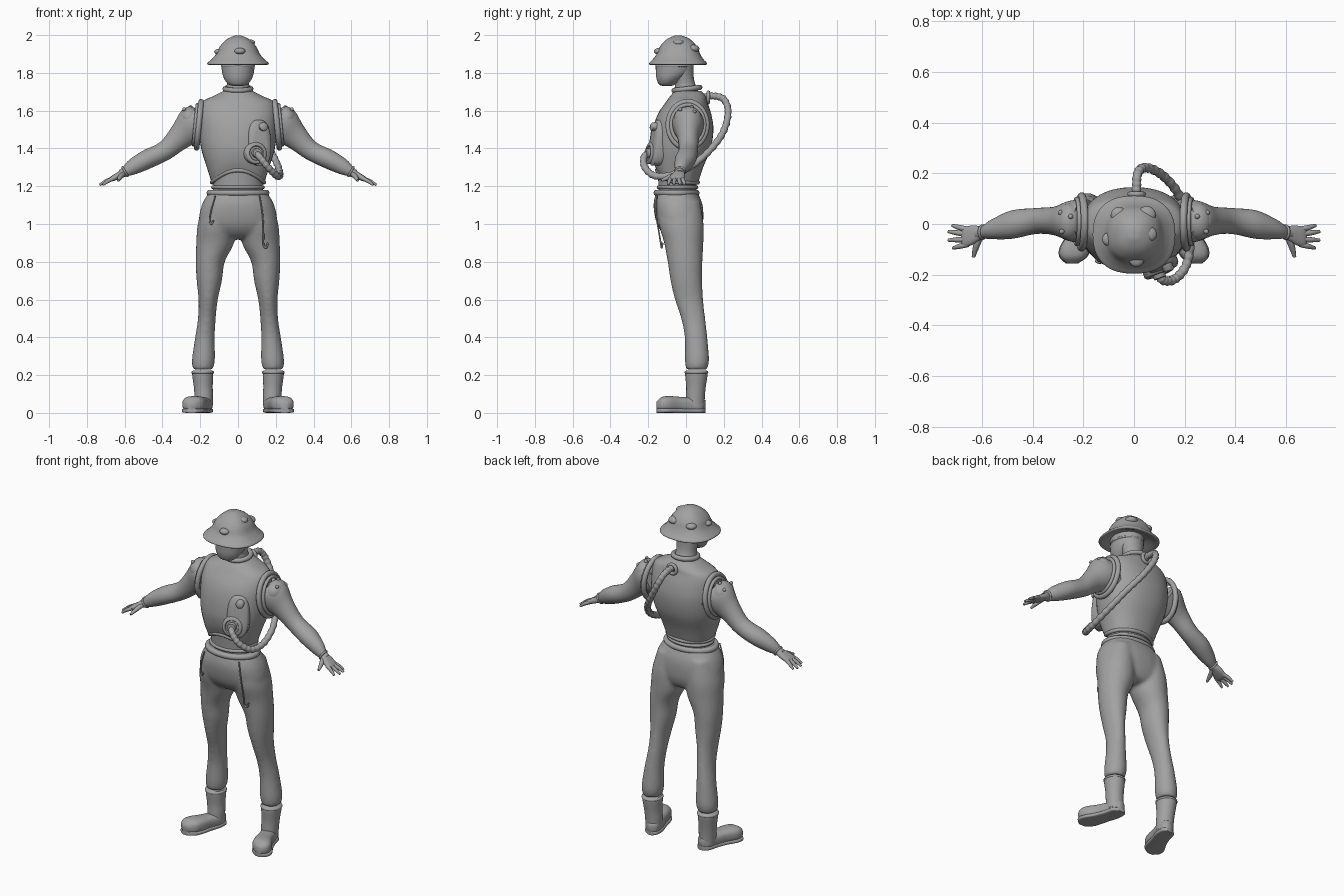
import bpy, bmesh, math
from mathutils import Vector

cube = bpy.data.objects.get("Cube")
if cube:
    bpy.data.objects.remove(cube, do_unlink=True)

grey = bpy.data.materials.new("plain grey")
grey.use_nodes = True
grey.diffuse_color = (0.36, 0.36, 0.36, 1)
grey.node_tree.nodes["Principled BSDF"].inputs["Base Color"].default_value = grey.diffuse_color

X, Y, Z = Vector((1, 0, 0)), Vector((0, 1, 0)), Vector((0, 0, 1))
meshes = []


def smooth_rows(rows, steps):
    """Catmull-Rom interpolation of rows of any length."""
    pts = [Vector(r) for r in rows]
    out = []
    for i in range(len(pts) - 1):
        a, b, c, d = pts[max(i - 1, 0)], pts[i], pts[i + 1], pts[min(i + 2, len(pts) - 1)]
        for s in range(steps):
            t = s / steps
            out.append(b + (c - a) * (t / 2) + (a * 2 - b * 5 + c * 4 - d) * (t * t / 2)
                       + (b * 3 - a - c * 3 + d) * (t ** 3 / 2))
    return out + [pts[-1]]


def add_loft(bm, rows, u, v, power, steps, sides=40):
    """Rows hold centre x, y, z and the two radii along u and v."""
    def arc(w):
        return math.copysign(abs(w) ** (2 / power), w)
    previous = first = None
    for row in smooth_rows(rows, steps):
        ring = []
        for k in range(sides):
            a = math.tau * k / sides
            co = Vector(row[:3]) + u * (row[3] * arc(math.cos(a))) + v * (row[4] * arc(math.sin(a)))
            ring.append(bm.verts.new(co))
        if previous:
            for k in range(sides):
                j = (k + 1) % sides
                bm.faces.new((previous[k], previous[j], ring[j], ring[k]))
        first = first or ring
        previous = ring
    bm.faces.new(first)
    bm.faces.new(previous)


def finish(name, bm, mirror=False):
    bmesh.ops.recalc_face_normals(bm, faces=bm.faces)
    mesh = bpy.data.meshes.new(name)
    bm.to_mesh(mesh)
    bm.free()
    obj = link(name, mesh, mirror)
    meshes.append(obj)
    return obj


def link(name, data, mirror):
    data.materials.append(grey)
    obj = bpy.data.objects.new(name, data)
    bpy.context.collection.objects.link(obj)
    if mirror:
        obj.modifiers.new("Mirror", 'MIRROR').use_clip = False
    return obj


def loft(name, rows, u=X, v=Y, power=2, steps=5, mirror=False, shape=None):
    bm = bmesh.new()
    add_loft(bm, rows, u, v, power, steps)
    if shape:
        for vert in bm.verts:
            shape(vert.co)
    return finish(name, bm, mirror)


def tube(name, rows, steps=6, closed=False, mirror=False, ribs=0):
    """Round tube; rows hold x, y, z and radius."""
    curve = bpy.data.curves.new(name, 'CURVE')
    curve.dimensions = '3D'
    curve.bevel_depth = 1
    curve.bevel_resolution = 3
    curve.use_fill_caps = True
    pts = smooth_rows(rows, steps) if steps > 1 else rows
    spline = curve.splines.new('POLY')
    spline.points.add(len(pts) - 1)
    for i, (point, row) in enumerate(zip(spline.points, pts)):
        point.co = (row[0], row[1], row[2], 1)
        point.radius = row[3] * (1 + ribs * math.sin(i * math.pi / 2))
    spline.use_cyclic_u = closed
    return link(name, curve, mirror)


def ring(name, centre, u, v, radius, mirror=False, shape=None):
    rows = []
    for k in range(48):
        a = math.tau * k / 48
        co = Vector(centre) + u * math.cos(a) + v * math.sin(a)
        if shape:
            shape(co)
        rows.append((*co, radius))
    return tube(name, rows, 1, True, mirror)


def ball(name, centre, size, mirror=False):
    bm = bmesh.new()
    bmesh.ops.create_uvsphere(bm, u_segments=20, v_segments=12, radius=1)
    bmesh.ops.scale(bm, vec=size, verts=bm.verts)
    bmesh.ops.translate(bm, vec=centre, verts=bm.verts)
    return finish(name, bm, mirror)


# Trousers: pelvis and two legs fused into one skin
pelvis = [(0, -.05, 1.18, .145, .105), (0, -.042, 1.1, .192, .13), (0, -.032, 1.0, .205, .122),
          (0, -.02, .94, .15, .09), (0, -.01, .92, .08, .05)]
leg = [(.1, -.035, 1.12, .08, .11), (.113, -.025, 1.0, .1, .118), (.121, -.012, .9, .1, .104),
       (.147, -.005, .8, .077, .092), (.152, .002, .7, .067, .084), (.158, .016, .6, .051, .075),
       (.165, .038, .5, .047, .064), (.175, .053, .4, .052, .06), (.183, .058, .28, .061, .064),
       (.186, .056, .23, .053, .056)]
bm = bmesh.new()
add_loft(bm, pelvis, X, Y, 2.3, 5)
for side in (1, -1):
    add_loft(bm, [(side * r[0], *r[1:]) for r in leg], X, Y, 2, 5)
trousers = finish("trousers", bm)
remesh = trousers.modifiers.new("Fuse", 'REMESH')
remesh.mode = 'VOXEL'
remesh.voxel_size = 0.01
remesh.use_smooth_shade = True
soften = trousers.modifiers.new("Soften", 'SMOOTH')
soften.iterations = 8

# Boots with soles
loft("boot_shaft", [(.187, .055, .225, .05, .054), (.187, .055, .21, .056, .06), (.184, .053, .14, .05, .052),
                    (.181, .05, .09, .049, .05), (.18, .048, .03, .046, .05)], mirror=True)
foot = [(.172, .102, .042, .015, .025), (.177, .08, .042, .04, .038), (.184, .03, .042, .047, .04),
        (.205, -.03, .045, .05, .04), (.23, -.09, .047, .06, .042), (.24, -.13, .045, .052, .038),
        (.245, -.155, .04, .022, .02)]
loft("boot_foot", foot, X, Z, 2.6, mirror=True)
loft("boot_sole", [(x, y, .012, w + .003, .012) for x, y, z, w, h in foot], X, Z, 4, mirror=True)
ring("boot_top_rim", (.187, .055, .215), X * .052, Y * .055, .008, True)


# Torso shell with an arched front hem
def arch(co):
    low = max(0, min(1, (1.42 - co.z) / .2))
    if co.y < -.045:
        co.z += .065 * low * max(0, 1 - (co.x / .14) ** 2)


loft("torso_shell", [(0, .01, 1.705, .075, .07), (0, .01, 1.675, .135, .095), (0, .003, 1.645, .19, .11),
                     (0, -.008, 1.58, .206, .142), (0, -.015, 1.5, .206, .16), (0, -.027, 1.4, .195, .158),
                     (0, -.042, 1.3, .165, .133), (0, -.045, 1.22, .14, .11)], power=2.3, shape=arch)
ring("torso_hem", (0, -.045, 1.22), X * .138, Y * .108, .011, shape=arch)
loft("abdomen", [(0, -.045, 1.15, .14, .1), (0, -.045, 1.2, .13, .1), (0, -.045, 1.3, .14, .108)])
ring("waist_ring", (0, -.045, 1.195), X * .132, Y * .1, .01)
ring("belt", (0, -.05, 1.165), X * .15, Y * .105, .017)

# Neck, head and collar
ring("collar", (0, .005, 1.715), X * .068, Y * .068 + Z * .008, .014)
loft("neck", [(0, .005, 1.69, .07, .07), (0, -.005, 1.74, .059, .054), (0, -.015, 1.79, .064, .055),
              (0, -.02, 1.87, .075, .06)])
loft("head", [(0, -.1, 1.73, .015, .015), (0, -.1, 1.738, .048, .042), (0, -.083, 1.77, .074, .073),
              (0, -.064, 1.81, .085, .096), (0, -.06, 1.87, .09, .1)])
ring("brow_band", (0, -.06, 1.838), X * .085, Y * .095, .006)

# Brimmed helmet with bumps
loft("helmet", [(0, -.04, 1.868, .09, .09), (0, -.04, 1.85, .13, .125), (0, -.042, 1.843, .157, .148),
                (0, -.042, 1.852, .162, .153), (0, -.042, 1.872, .14, .134), (0, -.04, 1.9, .116, .115),
                (0, -.04, 1.94, .096, .098), (0, -.04, 1.975, .063, .066), (0, -.04, 1.995, .025, .026),
                (0, -.04, 1.998, .003, .003)], power=2.4, steps=4)
ring("brim_edge", (0, -.042, 1.85), X * .155, Y * .147, .006)
for i, (x, y, r) in enumerate([(.06, 0, .03), (.05, .075, .036), (-.06, .075, .032), (-.1, -.02, .026),
                               (.01, -.1, .03), (-.02, -.04, .02)]):
    ball(f"helmet_bump_{i + 1}", (x, y - .04, 1.985 - 7 * (x * x + y * y)), (r, r, r * .6))

# Arms
across = Vector((.5, 0, .866))
loft("arm", [(.19, .01, 1.53, .088, .1), (.25, .012, 1.517, .08, .096), (.31, .012, 1.462, .057, .07),
             (.385, .012, 1.39, .051, .052), (.48, -.002, 1.343, .056, .051), (.555, -.02, 1.303, .04, .042),
             (.597, -.032, 1.277, .025, .027), (.62, -.035, 1.265, .024, .022)], Y, across, mirror=True)
ring("armhole_rim", (.207, .008, 1.525), Y * .102, Z * .122 - X * .012, .015, True)
ring("armhole_inner_rim", (.225, .01, 1.525), Y * .088, Z * .106 - X * .01, .01, True)
ball("shoulder_pad", (.255, .01, 1.56), (.056, .074, .062), True)
for i, (x, y, z) in enumerate([(.25, .03, 1.619), (.285, -.03, 1.607), (.29, .045, 1.595)]):
    ball(f"shoulder_rivet_{i + 1}", (x, y, z), (.01, .01, .01), True)
ring("wrist_band", (.598, -.032, 1.277), Y * .025, across * .027, .006, True)

# Hands
loft("palm", [(.595, -.033, 1.277, .022, .02), (.63, -.042, 1.258, .036, .018), (.665, -.05, 1.24, .04, .014),
              (.68, -.052, 1.232, .03, .008)], Y, across, 2.5, mirror=True)
for finger, (y, tip_x, tip_y) in {"little": (-.022, .718, -.006), "ring": (-.04, .733, -.03),
                                  "middle": (-.06, .733, -.064), "index": (-.08, .715, -.095)}.items():
    tube(f"{finger}_finger", [(.655, y, 1.243, .011), ((.66 + tip_x) / 2, (y + tip_y) / 2, 1.228, .0105),
                              (tip_x, tip_y, 1.207, .006)], mirror=True)
tube("thumb", [(.605, -.045, 1.268, .013), (.622, -.085, 1.25, .013), (.634, -.13, 1.23, .007)], mirror=True)

# Chest plate, valve and knob
out = Vector((.33, -.944, 0))
wide = Vector((.944, .33, 0))


def disc(name, centre, profile, tall=1, power=2):
    """Stepped boss facing outward; profile holds depth and radius."""
    rows = [(*(Vector(centre) + out * d), r, r * tall) for d, r in profile]
    loft(name, rows, wide, Z + out * -.12, power, 1)


disc("chest_plate", (.112, -.155, 1.43), [(-.04, .062), (.012, .062), (.022, .055), (.025, .03)], 1.95, 2.6)
disc("valve", (.092, -.182, 1.375), [(-.03, .058), (.014, .058), (.02, .052), (.02, .04), (.014, .036), (.014, .026),
                                     (.034, .024)])
disc("chest_knob", (.132, -.166, 1.515), [(-.02, .022), (.016, .022), (.022, .015)])

# Ribbed hose from the chest valve around the left side to the upper back
tube("hose", [(.095, -.19, 1.375, .018), (.115, -.222, 1.355, .018), (.16, -.218, 1.3, .018), (.205, -.165, 1.255, .018),
              (.222, -.07, 1.262, .018), (.208, .04, 1.315, .018), (.165, .135, 1.4, .018), (.105, .198, 1.49, .018),
              (.045, .223, 1.59, .018), (.015, .2, 1.66, .018), (.01, .14, 1.678, .018), (.01, .09, 1.67, .018)],
     12, ribs=.1)
ring("hose_socket", (.01, .118, 1.67), X * .027, Z * .027, .01)

# Hanging cords on the trousers
tube("left_cord", [(.115, -.155, 1.15, .004), (.13, -.158, 1.05, .004), (.135, -.142, .95, .004), (.135, -.132, .89, .005),
                   (.15, -.128, .875, .005), (.158, -.124, .9, .005)])
tube("right_cord", [(-.12, -.152, 1.15, .004), (-.14, -.153, 1.08, .004), (-.15, -.145, 1.02, .005),
                    (-.14, -.144, 1.0, .005), (-.13, -.15, 1.02, .005)])

bpy.ops.object.select_all(action='DESELECT')
for obj in meshes:
    obj.select_set(True)
bpy.context.view_layer.objects.active = meshes[0]
bpy.ops.object.shade_smooth_by_angle(angle=math.radians(50))
